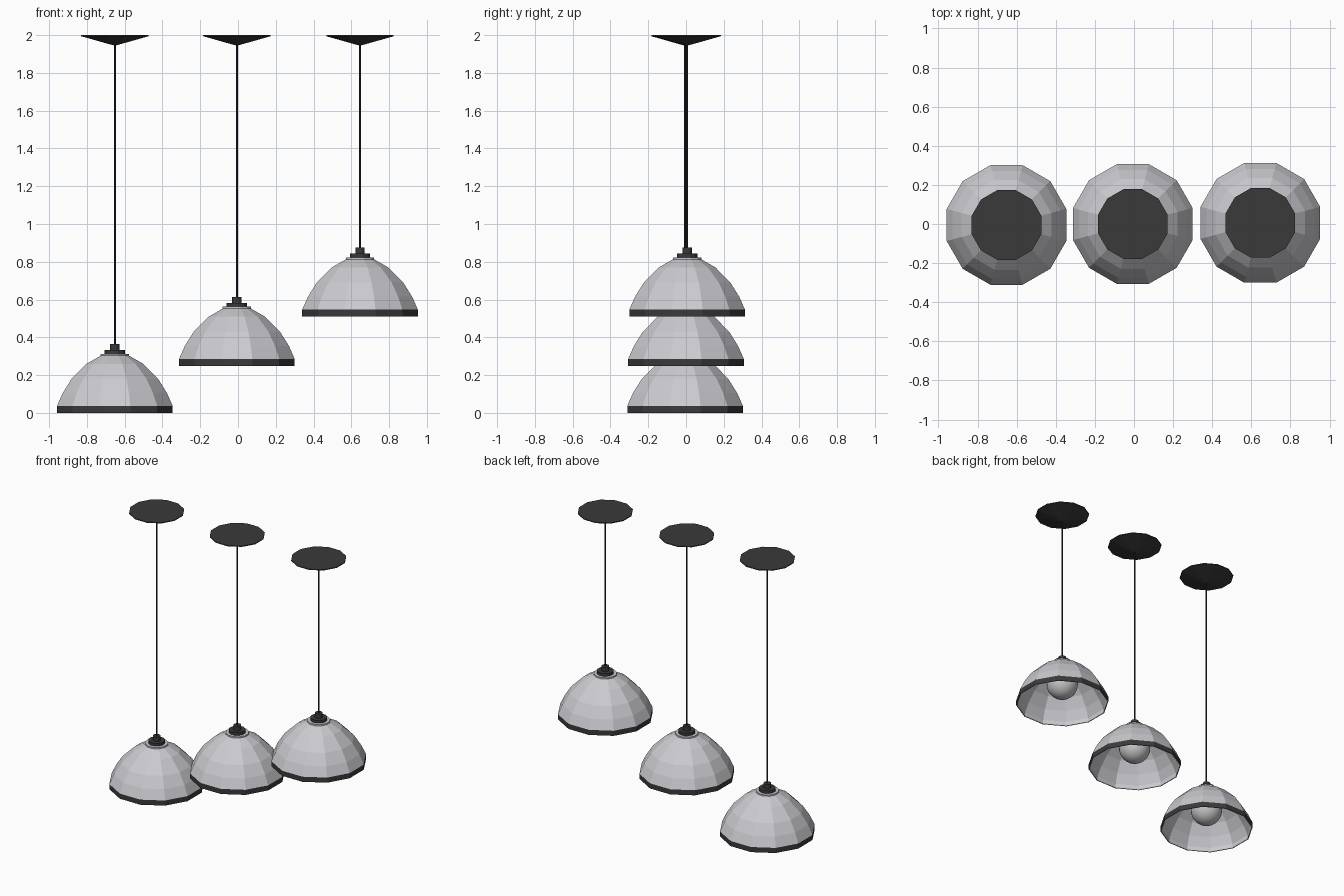
import bpy
import bmesh
from math import cos, sin, pi

cube = bpy.data.objects.get("Cube")
if cube:
    bpy.data.objects.remove(cube, do_unlink=True)


def material(name, rgb):
    mat = bpy.data.materials.new(name)
    mat.use_nodes = True
    color = (*rgb, 1.0)
    mat.diffuse_color = color
    mat.node_tree.nodes["Principled BSDF"].inputs["Base Color"].default_value = color
    return mat


SHADE = material("pale_grey_shade", (0.60, 0.595, 0.63))
DARK = material("charcoal_metal", (0.042, 0.042, 0.042))
CABLE = material("black_cable", (0.025, 0.025, 0.028))
BULB = material("frosted_bulb", (0.56, 0.56, 0.57))

SIDES = 12


def lathe(name, profile, place, mats, sides=SIDES, rule=None):
    """Turn (flat-to-flat radius, height) points into a faceted solid."""
    bm = bmesh.new()
    rings = []
    for r, z in profile:
        if r == 0:
            rings.append([bm.verts.new((0, 0, z))] * sides)
            continue
        big = r / cos(pi / sides)
        angles = [(i + 0.5) * 2 * pi / sides for i in range(sides)]
        rings.append([bm.verts.new((big * cos(a), big * sin(a), z)) for a in angles])
    for k, (low, high) in enumerate(zip(rings, rings[1:])):
        for i in range(sides):
            j = (i + 1) % sides
            corners = list(dict.fromkeys((low[i], low[j], high[j], high[i])))
            face = bm.faces.new(corners)
            if rule:
                face.material_index = rule(k)
    bmesh.ops.recalc_face_normals(bm, faces=bm.faces)
    mesh = bpy.data.meshes.new(name)
    bm.to_mesh(mesh)
    bm.free()
    for mat in mats:
        mesh.materials.append(mat)
    obj = bpy.data.objects.new(name, mesh)
    obj.location = place
    bpy.context.collection.objects.link(obj)
    return obj


# Dome outline from the rim to the neck, and a thinner inner skin
outer = [(0.306, 0), (0.306, 0.037), (0.276, 0.105), (0.229, 0.18),
         (0.150, 0.26), (0.075, 0.303)]
inner = [(r - 0.006, max(z - 0.005, 0)) for r, z in outer]
dome = [(0, 0.298)] + inner[::-1] + outer + [(0.075, 0.313), (0, 0.313)]
band_index = len(inner) + 1

# Stepped cap above the dome, and the ceiling plate
cap = [(0, 0.312), (0.054, 0.312), (0.054, 0.333), (0.025, 0.333),
       (0.025, 0.365), (0, 0.365)]
plate = [(0, 1.945), (0.012, 1.947), (0.178, 1.994), (0.178, 2.0), (0, 2.0)]


def pendant(side, x, y, drop):
    place = (x, y, drop)
    lathe(side + "_shade", dome, place, [SHADE, DARK],
          rule=lambda k: int(k == band_index))
    lathe(side + "_cap", cap, place, [DARK])
    lathe(side + "_ceiling_plate", plate, (x, y, 0), [DARK])
    lathe(side + "_cable", [(0, 0.36), (0.005, 0.36), (0.005, 1.95 - drop),
                            (0, 1.95 - drop)], place, [CABLE], sides=8)
    lathe(side + "_bulb_neck", [(0, 0.22), (0.04, 0.22), (0.04, 0.3), (0, 0.3)],
          place, [BULB])
    # Round bulb under the neck
    bpy.ops.mesh.primitive_uv_sphere_add(segments=24, ring_count=16, radius=0.107,
                                         location=(x, y, drop + 0.15))
    bulb = bpy.context.object
    bulb.name = side + "_bulb"
    bulb.data.materials.append(BULB)
    bpy.ops.object.shade_smooth()


for side, x, y, drop in (("right", -0.652, -0.005, 0),
                         ("middle", -0.006, 0, 0.249),
                         ("left", 0.646, 0.006, 0.51)):
    pendant(side, x, y, drop)
